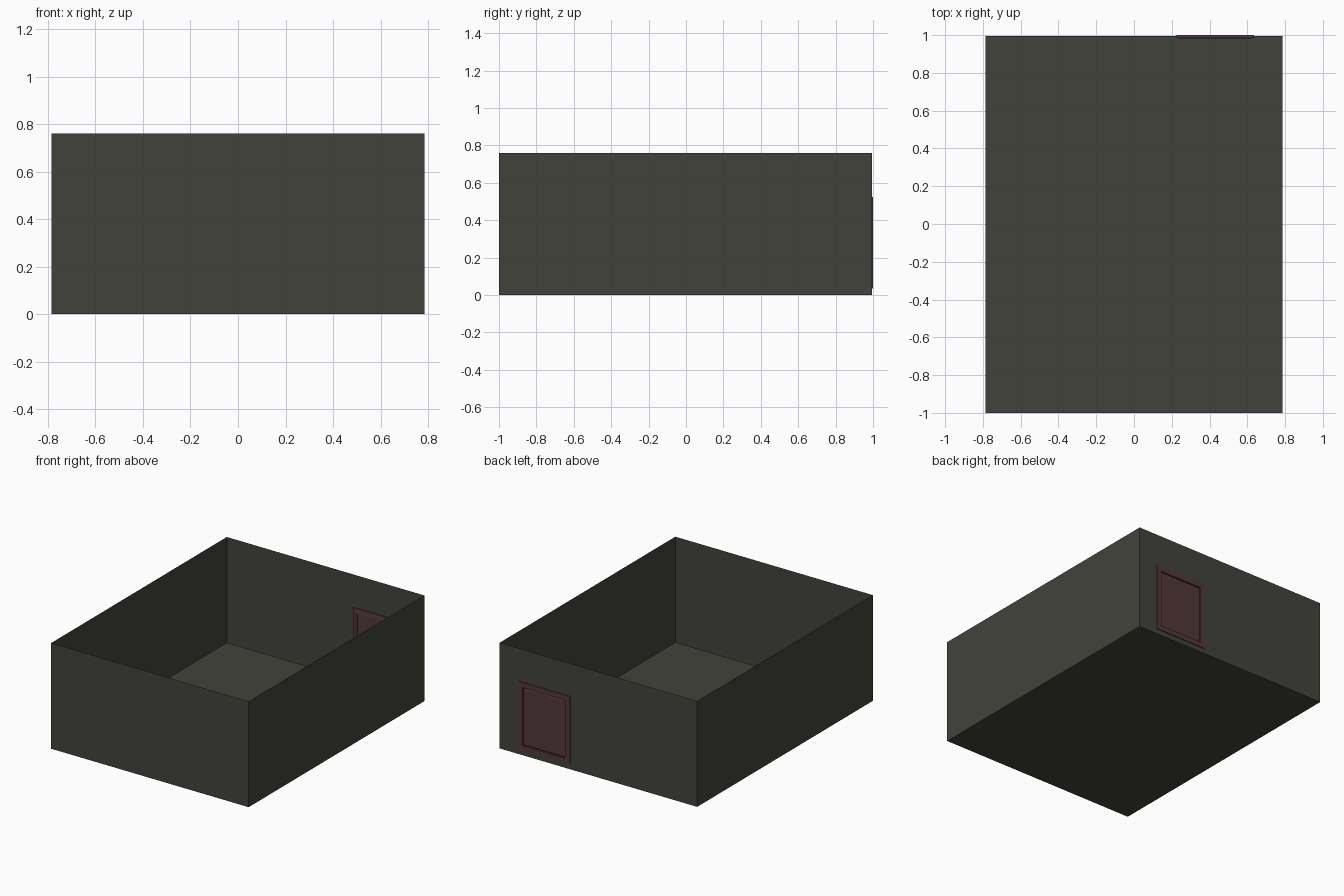
import bpy, bmesh

if "Cube" in bpy.data.objects:
    bpy.data.objects.remove(bpy.data.objects["Cube"])

HX, Y0, Y1, H = 0.785, -1.0, 0.994, 0.76
DX0, DX1, DZ0, DZ1 = 0.224, 0.636, 0.035, 0.525   # door frame outline


def material(name, color):
    m = bpy.data.materials.new(name)
    m.diffuse_color = (*color, 1)
    m.use_nodes = True
    m.node_tree.nodes["Principled BSDF"].inputs["Base Color"].default_value = m.diffuse_color
    return m


def make(name, verts, faces, mat):
    me = bpy.data.meshes.new(name)
    me.from_pydata(verts, [], faces)
    me.materials.append(mat)
    ob = bpy.data.objects.new(name, me)
    bpy.context.collection.objects.link(ob)
    return ob


def rect(inset, y):
    a, b, c, d = DX0 + inset, DX1 - inset, DZ0 + inset, DZ1 - inset
    return [(a, y, c), (b, y, c), (b, y, d), (a, y, d)]


def loft(name, rings, mat, closed=False, cap=False):
    """Skin successive rectangular rings; cap both ends or close the loop."""
    n = len(rings)
    verts = [v for r in rings for v in r]
    faces = []
    for i in range(n if closed else n - 1):
        j = (i + 1) % n
        for k in range(4):
            l = (k + 1) % 4
            faces.append((4*i + k, 4*i + l, 4*j + l, 4*j + k))
    if cap:
        faces += [(3, 2, 1, 0), tuple(range(4*n - 4, 4*n))]
    ob = make(name, verts, faces, mat)
    bm = bmesh.new()
    bm.from_mesh(ob.data)
    bmesh.ops.recalc_face_normals(bm, faces=bm.faces)
    bm.to_mesh(ob.data)
    bm.free()
    return ob


wall = material("dark_plaster", (0.055, 0.055, 0.045))
wood = material("dark_red_wood", (0.085, 0.04, 0.042))

# floor
make("floor", [(-HX, Y0, 0), (HX, Y0, 0), (HX, Y1, 0), (-HX, Y1, 0)],
     [(0, 1, 2, 3)], wall)

# thin front and side walls
for name, (xa, ya), (xb, yb) in (
        ("front_wall", (-HX, Y0), (HX, Y0)),
        ("right_wall", (HX, Y0), (HX, Y1)),
        ("left_wall", (-HX, Y1), (-HX, Y0))):
    make(name, [(xa, ya, 0), (xb, yb, 0), (xb, yb, H), (xa, ya, H)],
         [(0, 1, 2, 3)], wall)

# back wall with the doorway left open
outer = [(-HX, Y1, 0), (HX, Y1, 0), (HX, Y1, H), (-HX, Y1, H)]
make("back_wall", outer + rect(0.02, Y1),
     [(4 + k, 4 + (k + 1) % 4, (k + 1) % 4, k)[::-1] for k in range(4)], wall)

# door frame: stepped moulding projecting on both sides of the wall
loft("door_frame", [rect(0, 0.985), rect(0, 1.0), rect(0.036, 1.0),
                    rect(0.036, 0.981), rect(0.03, 0.981)], wood, closed=True)

# door leaf, recessed, with chamfered edges
loft("door_panel", [rect(0.036, 0.985), rect(0.036, 0.988), rect(0.046, 0.993)],
     wood, cap=True)
